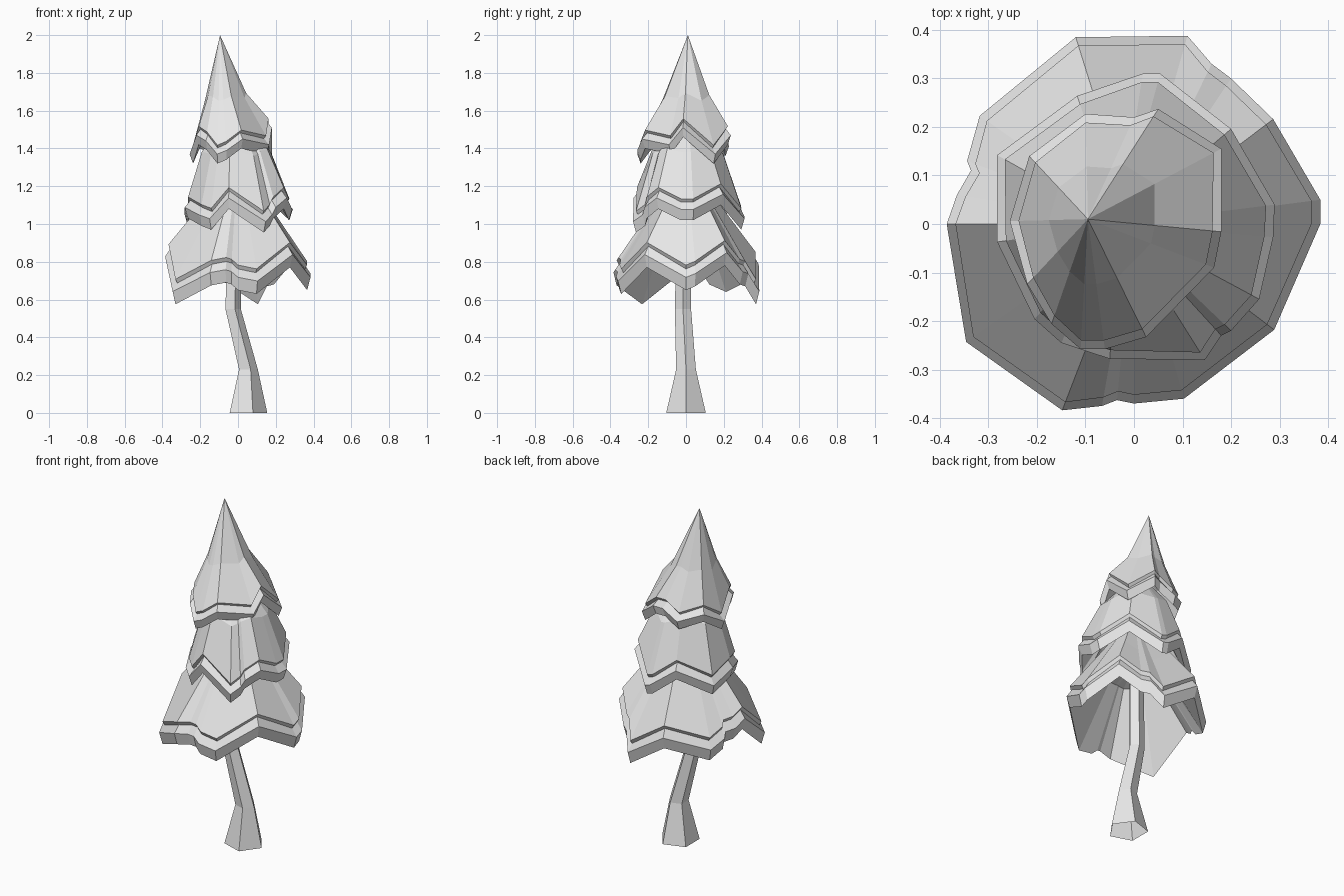
import bpy, bmesh, math
from mathutils import Vector

cube = bpy.data.objects.get("Cube")
if cube:
    bpy.data.objects.remove(cube, do_unlink=True)

CM = 0.01
grey = bpy.data.materials.new("light grey")
grey.use_nodes = True
grey.diffuse_color = (0.8, 0.8, 0.8, 1)
grey.node_tree.nodes["Principled BSDF"].inputs["Base Color"].default_value = (0.8, 0.8, 0.8, 1)


def loft(name, rings, start_tip=None, end_tip=None):
    """Bridge rings of equal length; an end with a tip is closed to it."""
    bm = bmesh.new()
    rows = [[bm.verts.new(p) for p in ring] for ring in rings]
    count = len(rows[0])
    for upper, lower in zip(rows, rows[1:]):
        for i in range(count):
            j = (i + 1) % count
            bm.faces.new((upper[i], lower[i], lower[j], upper[j]))
    for row, tip in ((rows[0], start_tip), (rows[-1], end_tip)):
        if tip:
            peak = bm.verts.new(tip)
            for i in range(count):
                bm.faces.new((peak, row[i], row[(i + 1) % count]))
    bmesh.ops.recalc_face_normals(bm, faces=bm.faces)
    mesh = bpy.data.meshes.new(name)
    bm.to_mesh(mesh)
    bm.free()
    mesh.materials.append(grey)
    obj = bpy.data.objects.new(name, mesh)
    bpy.context.collection.objects.link(obj)


def tier(name, rim, tip, shoulder, shoulder_z, sway, band, hollow_z):
    """Hollow skirt of branches: cone, stepped double edge, inner lining."""
    tip = Vector(tip)
    rim = [Vector(p) * CM for p in rim]
    mean_z = sum(p.z for p in rim) / len(rim)

    def edge(inset, lift):
        points = []
        for p in rim:
            out = Vector((p.x - tip.x, p.y - tip.y, 0)).normalized()
            points.append(p - out * inset + Vector((0, 0, lift * band)))
        return points

    # Inner rings follow a softened copy of the zigzag rim
    def inner(scale, height, softness):
        points = []
        for p in rim:
            q = tip.lerp(p, scale)
            q.z = height + (p.z - mean_z) * softness
            points.append(q)
        return points

    rings = [
        inner(shoulder, shoulder_z, sway),
        edge(0.018, 1.95),
        edge(0.03, 1.65),
        edge(0, 1),
        edge(0.018, 0),
        inner(shoulder * 0.7, hollow_z, 0),
    ]
    loft(name, rings, tuple(tip), (tip.x, tip.y, hollow_z + 0.05))


# Rim corners in hundredths: x, y, lower edge height
lower_rim = [
    (-12, 38.5, 72), (11, 38.8, 57.5), (16, 33, 67), (20, 30, 68), (28.7, 21.6, 78),
    (38.4, 5, 67), (38.4, 0, 65), (28.9, -21.8, 77), (10.3, -36, 63), (0, -37, 65),
    (-3.5, -36.3, 68), (-6.6, -37.5, 69), (-14.8, -38.4, 67.5), (-34.6, -24.3, 57.5),
    (-38.6, 0, 76), (-36.5, 6, 72), (-33.6, 11, 71), (-34.4, 13, 68), (-31.8, 22.3, 64),
]
middle_rim = [
    (-28.2, 14.2, 99), (-11.7, 26.4, 108), (1.8, 31, 98), (5.4, 31, 97), (20, 19.6, 110),
    (29, 4, 102), (28.7, -2.7, 102), (25.8, -15.5, 108), (20, -22, 103), (18, -23, 99),
    (14.6, -28, 95.5), (-5, -27.8, 108), (-15, -24.5, 97), (-20.5, -19.6, 99),
    (-28.2, -3.7, 103),
]
upper_rim = [
    (-25.6, 0.6, 132), (-21.6, 14, 140), (-10, 22.7, 136), (0, 22, 141), (5, 23.7, 142),
    (18, 15.5, 132), (18, -1.6, 146), (16.5, -9, 137), (2.5, -23.3, 140),
    (-6, -25.8, 134), (-11, -25.8, 132), (-17, -20.6, 139), (-22, -12.4, 142),
]
tier("lower_branches", lower_rim, (0, 0, 1.35), 0.6, 1.01, 0.6, 0.068, 0.99)
tier("middle_branches", middle_rim, (-0.03, 0, 1.62), 0.64, 1.38, 0.3, 0.058, 1.3)
tier("upper_branches", upper_rim, (-0.095, 0.01, 2.0), 0.5, 1.67, 0.3, 0.05, 1.55)

# Bent five-sided trunk, open at the foot: centre x, centre y, height, radius
sections = [
    (0.045, 0, 0, 0.11), (0.05, 0, 0.23, 0.055),
    (-0.03, -0.016, 0.55, 0.045), (-0.02, -0.01, 1.1, 0.04),
]
trunk_rings = []
for cx, cy, z, radius in sections:
    angles = [math.tau * i / 5 for i in range(5)]
    trunk_rings.append([(cx + radius * math.cos(a), cy + radius * math.sin(a), z) for a in angles])
loft("trunk", trunk_rings)
